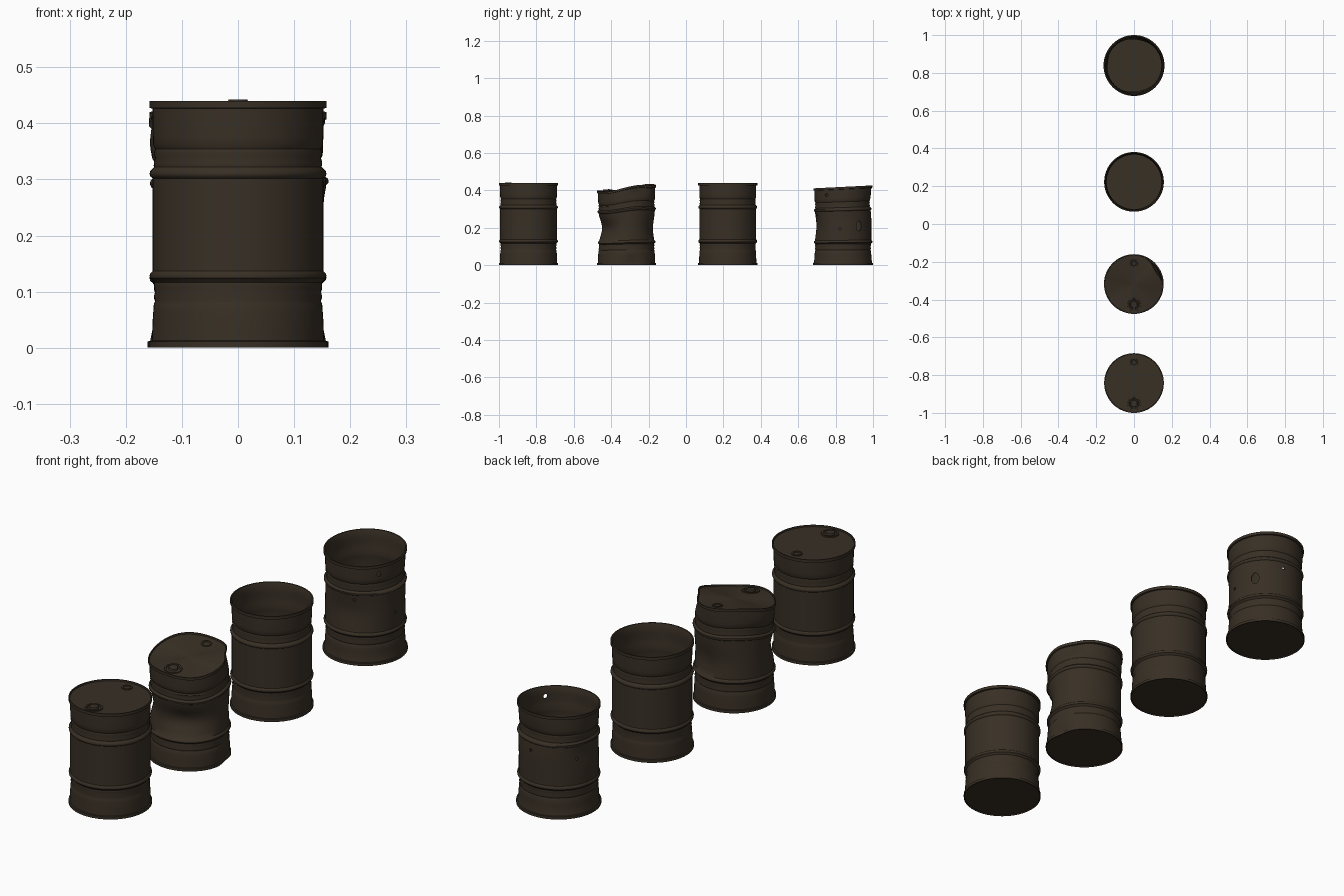
import bpy, bmesh, math
from mathutils import Vector

if "Cube" in bpy.data.objects:
    bpy.data.objects.remove(bpy.data.objects["Cube"])

rust = bpy.data.materials.new("dark_rusty_brown")
rust.diffuse_color = (0.040, 0.029, 0.0185, 1)
rust.use_nodes = True
rust.node_tree.nodes["Principled BSDF"].inputs["Base Color"].default_value = rust.diffuse_color
SEG = 64


def lathe(name, profile, loc, warp=None, offset=(0, 0), seg=SEG):
    """Spin an (r, z) profile, warp it in barrel space, and move it to loc."""
    pts = [profile[0]]
    for a, b in zip(profile, profile[1:]):
        n = max(1, math.ceil(math.dist(a, b) / 0.022))
        pts += [(a[0] + (b[0] - a[0]) * i / n, a[1] + (b[1] - a[1]) * i / n)
                for i in range(1, n + 1)]
    bm = bmesh.new()
    rings = []
    for r, z in pts:
        if r < 1e-5:
            rings.append([bm.verts.new((offset[0], offset[1], z))])
        else:
            rings.append([bm.verts.new((offset[0] + r * math.cos(math.tau * i / seg),
                                        offset[1] + r * math.sin(math.tau * i / seg), z))
                          for i in range(seg)])
    for a, b in zip(rings, rings[1:]):
        for i in range(seg):
            j = (i + 1) % seg
            if len(a) == 1:
                bm.faces.new((a[0], b[j], b[i]))
            elif len(b) == 1:
                bm.faces.new((a[i], a[j], b[0]))
            else:
                bm.faces.new((a[i], a[j], b[j], b[i]))
    if warp:
        for v in bm.verts:
            v.co = warp(v.co.copy())
    bmesh.ops.recalc_face_normals(bm, faces=bm.faces)
    me = bpy.data.meshes.new(name)
    bm.to_mesh(me)
    bm.free()
    me.materials.append(rust)
    ob = bpy.data.objects.new(name, me)
    ob.location = loc
    bpy.context.collection.objects.link(ob)
    return ob


def dented(co, dents):
    """Push points inwards by bell-shaped dents (azimuth, z, depth, angle width, z width)."""
    r = math.hypot(co.x, co.y)
    if r < 1e-5:
        return co
    az, push = math.atan2(co.y, co.x), 0
    for a, z, depth, wa, wz in dents:
        da = (az - math.radians(a) + math.pi) % math.tau - math.pi
        push += depth * math.exp(-(da / math.radians(wa)) ** 2 - ((co.z - z) / wz) ** 2)
    k = 1 - push / 0.155 * min(1, (r / 0.15) ** 2)
    return Vector((co.x * k, co.y * k, co.z))


def crushed(co):
    t = max(0, co.z / 0.44)
    p = dented(co, [(-65, 0.21, 0.036, 45, 0.06), (32, 0.43, 0.022, 24, 0.05),
                    (-150, 0.24, 0.014, 30, 0.05), (75, 0.20, 0.014, 40, 0.06),
                    (10, 0.01, 0.012, 18, 0.04), (170, 0.39, -0.006, 25, 0.03)])
    az = math.atan2(co.y, co.x)
    wave = 0.007 * math.sin(3 * az + 0.6) * math.hypot(co.x, co.y) / 0.155
    p.z = co.z - t ** 1.5 * (0.027 - 0.13 * co.y - wave)
    return p


def battered(co):
    t = max(0, co.z / 0.44)
    p = dented(co, [(-80, 0.22, 0.012, 35, 0.07), (175, 0.28, 0.010, 25, 0.05),
                    (80, 0.34, 0.008, 30, 0.05), (0, 0.30, -0.005, 25, 0.02)])
    p.z = co.z - t ** 1.5 * (0.021 - 0.05 * co.y)
    if co.z < 0.014:
        p.x, p.y = p.x * 1.02, p.y * 1.02
    return p


# barrel wall from the foot rim up to the top rim, with two ribs and corrugations
wall = [(0.158, 0.0), (0.158, 0.011), (0.1535, 0.0125), (0.152, 0.05), (0.150, 0.078),
        (0.1475, 0.084), (0.150, 0.092), (0.1475, 0.100), (0.150, 0.108), (0.149, 0.116),
        (0.1535, 0.121), (0.157, 0.124), (0.1575, 0.129), (0.156, 0.133), (0.152, 0.137),
        (0.152, 0.298), (0.152, 0.302), (0.156, 0.305), (0.1575, 0.309), (0.157, 0.314),
        (0.153, 0.318), (0.149, 0.322), (0.150, 0.330), (0.1475, 0.338), (0.150, 0.346),
        (0.1475, 0.354), (0.151, 0.361), (0.152, 0.39), (0.152, 0.426), (0.158, 0.4275),
        (0.158, 0.440)]
foot = [(0, 0.004), (0.153, 0.004), (0.154, 0.0)]
closed = foot + wall + [(0.154, 0.440), (0.153, 0.434), (0, 0.434)]
open_top = foot + wall + [(0.153, 0.440), (0.148, 0.425), (0.148, 0.36), (0.1445, 0.34),
                          (0.148, 0.31), (0.148, 0.13), (0.1445, 0.10), (0.147, 0.08),
                          (0.148, 0.012), (0, 0.012)]
large_bung = [(0.035, 0.430), (0.034, 0.438), (0.027, 0.438), (0.025, 0.435),
              (0.019, 0.435), (0.017, 0.442), (0, 0.442)]
small_bung = [(0.021, 0.430), (0.020, 0.438), (0.014, 0.438), (0.012, 0.435), (0, 0.435)]

# closed barrels: one intact, one crushed
for name, y, warp in (("intact", -0.842, None), ("crushed", -0.318, crushed)):
    lathe(name + "_barrel", closed, (0, y, 0), warp)
    lathe(name + "_large_bung", large_bung, (0, y, 0), warp, (0, -0.109), 24)
    lathe(name + "_small_bung", small_bung, (0, y, 0), warp, (0, 0.110), 24)

# open barrels: one intact, one battered
lathe("open_barrel", open_top, (0, 0.223, 0))
shot = lathe("punctured_barrel", open_top, (0, 0.839, 0), battered)

# holes in the battered barrel: azimuth, height, half width, half height
for az, z, w, h in ((-35, 0.375, 0.008, 0.009), (-6, 0.195, 0.006, 0.006),
                    (34, 0.21, 0.016, 0.026), (80, 0.265, 0.006, 0.006),
                    (-71, 0.267, 0.006, 0.006), (152, 0.24, 0.006, 0.006)):
    a = math.radians(az)
    bpy.ops.mesh.primitive_cylinder_add(
        vertices=20, radius=1, depth=0.08, rotation=(0, math.pi / 2, a),
        location=(0.152 * math.cos(a), 0.839 + 0.152 * math.sin(a), z))
    cutter = bpy.context.object
    cutter.name = "hole_cutter"
    cutter.scale = (h, w, 1)
    cutter.hide_render = True
    mod = shot.modifiers.new("hole", "BOOLEAN")
    mod.operation, mod.solver, mod.object = "DIFFERENCE", "EXACT", cutter
    bpy.context.view_layer.objects.active = shot
    bpy.ops.object.modifier_apply(modifier=mod.name)
    bpy.data.objects.remove(cutter)

# smooth shading with crisp rims
bpy.ops.object.select_all(action="SELECT")
bpy.context.view_layer.objects.active = shot
bpy.ops.object.shade_smooth_by_angle(angle=math.radians(40))
